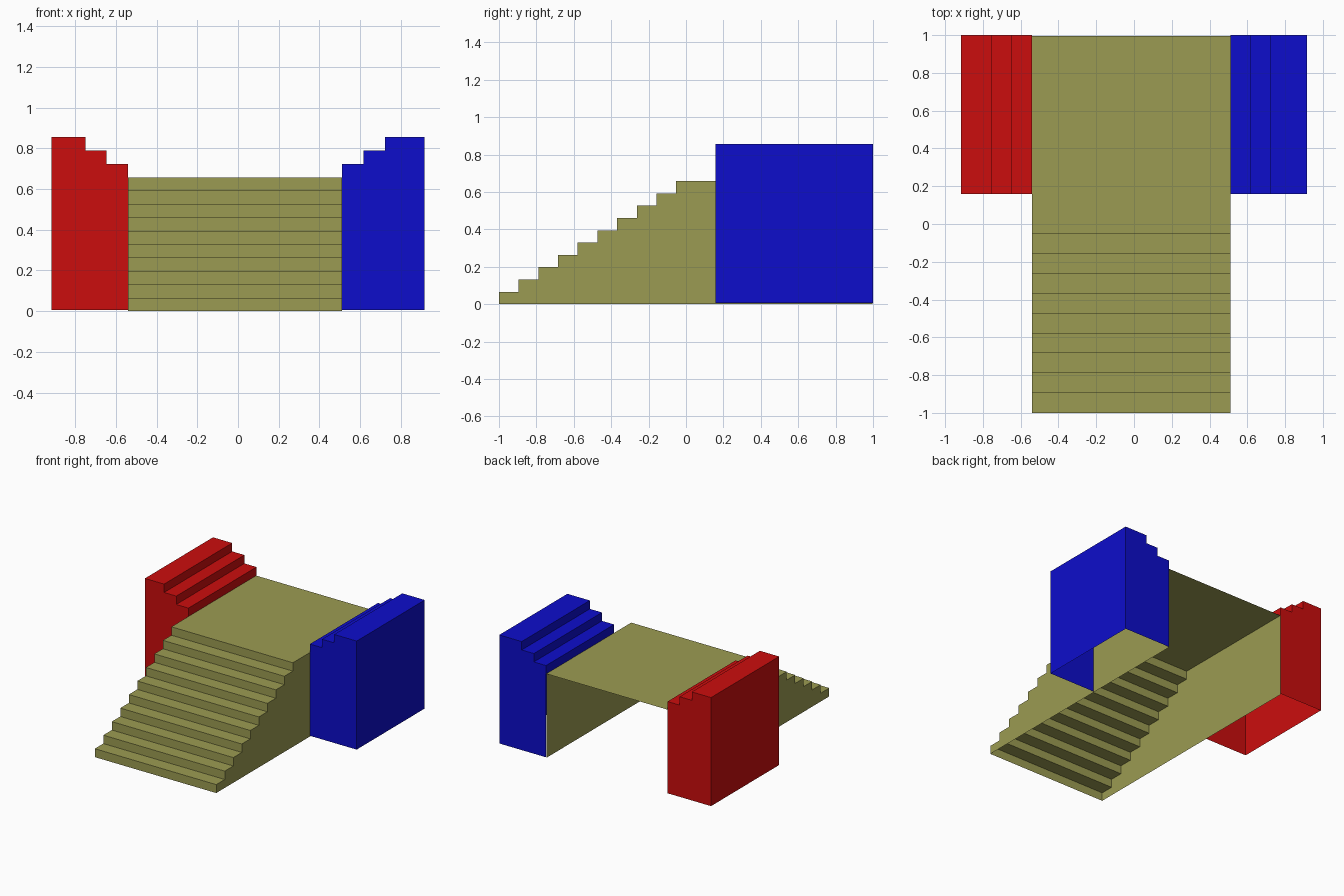
import bpy
import bmesh

if "Cube" in bpy.data.objects:
    bpy.data.objects.remove(bpy.data.objects["Cube"])

RUN, RISE = 2 / 19, 0.0658
X0, X1 = -0.54, 0.512          # stair sides
BACK = 0.996


def material(name, color):
    m = bpy.data.materials.new(name)
    m.diffuse_color = (*color, 1)
    m.use_nodes = True
    m.node_tree.nodes["Principled BSDF"].inputs["Base Color"].default_value = m.diffuse_color
    return m


def open_shell(name, side, strip, place, a, b, mat):
    """Flat end faces from `side`, joined by a sheet swept along `strip`."""
    bm = bmesh.new()
    for t in (a, b):
        bm.faces.new([bm.verts.new(place(p, t)) for p in side])
    for p, q in zip(strip, strip[1:]):
        bm.faces.new([bm.verts.new(v) for v in
                      (place(p, a), place(q, a), place(q, b), place(p, b))])
    bmesh.ops.remove_doubles(bm, verts=bm.verts, dist=1e-5)
    bmesh.ops.recalc_face_normals(bm, faces=bm.faces)
    # Open shells: make sure the upward surfaces really face up
    bm.normal_update()
    top = max(bm.faces, key=lambda f: abs(f.normal.z) * f.calc_center_median().z)
    if top.normal.z < 0:
        bmesh.ops.reverse_faces(bm, faces=bm.faces)
    mesh = bpy.data.meshes.new(name)
    bm.to_mesh(mesh)
    bm.free()
    mesh.materials.append(mat)
    ob = bpy.data.objects.new(name, mesh)
    bpy.context.collection.objects.link(ob)
    return ob


# Staircase with landing: hollow, open underneath and at the back
steps = [(-1.0, 0.0)]
for i in range(10):
    y = -1 + i * RUN
    steps += [(y, (i + 1) * RISE), (y + RUN if i < 9 else BACK, (i + 1) * RISE)]
open_shell("staircase", steps + [(BACK, 0.0)], steps,
           lambda p, t: (t, p[0], p[1]), X0, X1,
           material("olive", (0.33, 0.33, 0.084)))


# Stepped side blocks: hollow, open underneath and against the staircase
def side_block(name, inner, outer, mat):
    d = RUN if outer > inner else -RUN
    z = [RISE * k for k in (10, 11, 12, 13)]
    strip = [(inner, z[0])]
    for i in range(3):
        strip += [(inner + i * d, z[i + 1]),
                  (inner + (i + 1) * d if i < 2 else outer, z[i + 1])]
    strip.append((outer, 0.006))
    open_shell(name, strip + [(inner, 0.006)], strip,
               lambda p, t: (p[0], t, p[1]), -1 + 11 * RUN, 1.0, mat)


side_block("left_side_block", X0, -0.917, material("red", (0.6, 0.004, 0.004)))
side_block("right_side_block", X1, 0.917, material("blue", (0.004, 0.004, 0.6)))
